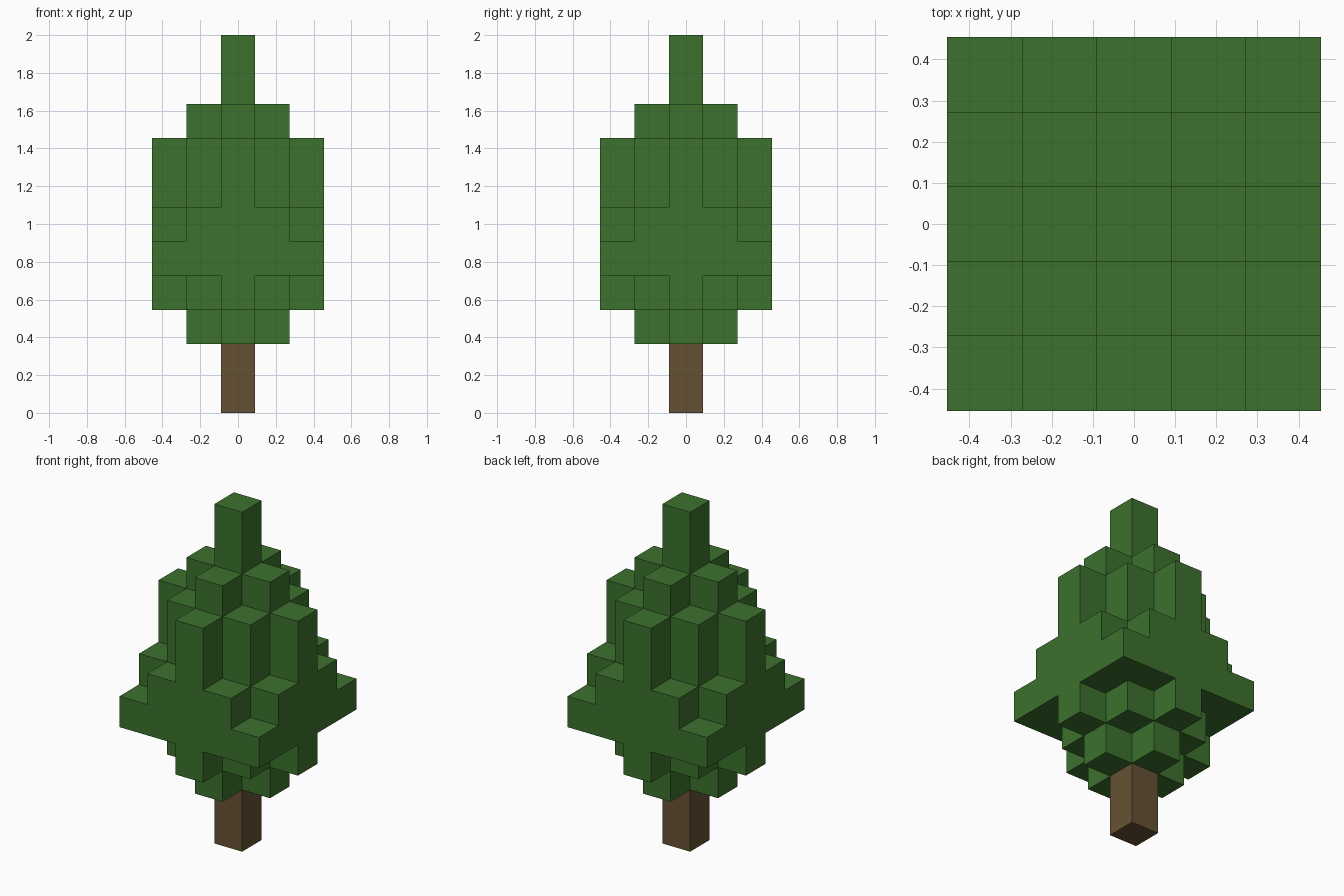
import bpy
import bmesh
from mathutils import Vector

if "Cube" in bpy.data.objects:
    bpy.data.objects.remove(bpy.data.objects["Cube"], do_unlink=True)

UNIT = 2 / 11  # edge of one block


def make_material(name, color):
    mat = bpy.data.materials.new(name)
    mat.use_nodes = True
    mat.diffuse_color = color
    mat.node_tree.nodes["Principled BSDF"].inputs["Base Color"].default_value = color
    return mat


def build_blocks(name, cells, filled, mat):
    """Make one shell from block cells, skipping faces against filled cells."""
    bm = bmesh.new()
    for cell in cells:
        center = Vector(cell) + Vector((0, 0, 0.5))
        for axis in range(3):
            for sign in (-1, 1):
                n = Vector((0, 0, 0))
                n[axis] = sign
                if tuple(int(c + d) for c, d in zip(cell, n)) in filled:
                    continue
                u = Vector((n.y, n.z, n.x))
                v = n.cross(u)
                corners = [center + (n + u * a + v * b) / 2
                           for a, b in ((-1, -1), (1, -1), (1, 1), (-1, 1))]
                bm.faces.new([bm.verts.new(c * UNIT) for c in corners])
    bmesh.ops.remove_doubles(bm, verts=bm.verts, dist=0.001)
    # Merge coplanar block faces into clean flat panels
    bmesh.ops.dissolve_limit(bm, angle_limit=0.01, verts=bm.verts, edges=bm.edges)
    mesh = bpy.data.meshes.new(name)
    bm.to_mesh(mesh)
    bm.free()
    mesh.materials.append(mat)
    obj = bpy.data.objects.new(name, mesh)
    bpy.context.collection.objects.link(obj)
    return obj


# Each foliage layer keeps the cells with |x| + |y| up to its reach
reach_by_level = {2: 1, 3: 2, 4: 4, 5: 3, 6: 2, 7: 2, 8: 1, 9: 0, 10: 0}
leaves = {(x, y, z)
          for z, reach in reach_by_level.items()
          for x in range(-2, 3) for y in range(-2, 3)
          if abs(x) + abs(y) <= reach}
wood = {(0, 0, z) for z in range(2)}
filled = leaves | wood

leaf_green = make_material("leaf green", (0.045, 0.165, 0.027, 1))
bark_brown = make_material("bark brown", (0.133, 0.083, 0.033, 1))

build_blocks("foliage", sorted(leaves), filled, leaf_green)
build_blocks("trunk", sorted(wood), filled, bark_brown)
